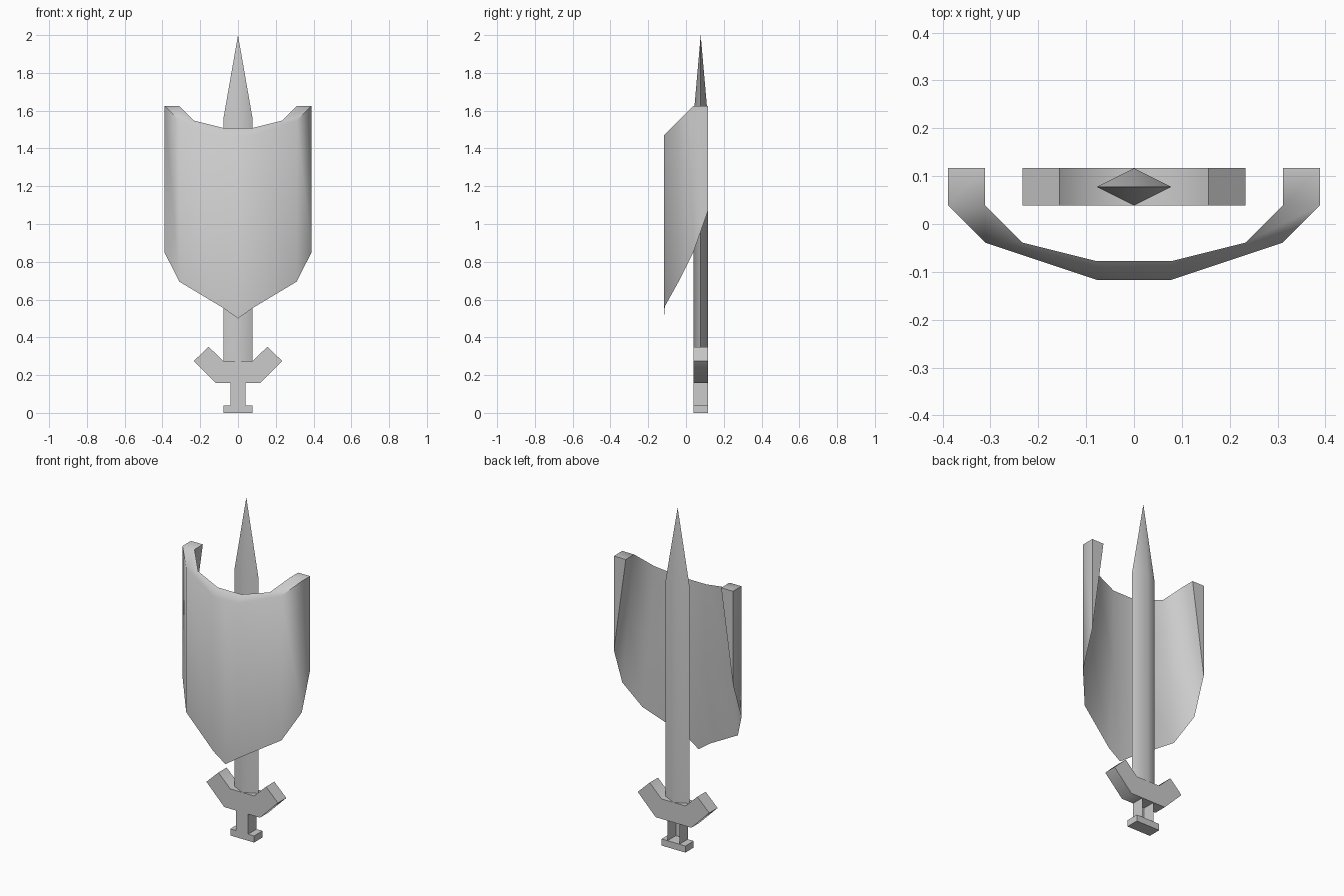
import bpy, bmesh, math

if "Cube" in bpy.data.objects:
    bpy.data.objects.remove(bpy.data.objects["Cube"])

U = 0.0389            # basic unit of the design
BACK, FRONT = 3 * U, U  # y range of the sword parts


def finish(name, verts, faces, angle=50):
    me = bpy.data.meshes.new(name)
    me.from_pydata(verts, [], faces)
    bm = bmesh.new()
    bm.from_mesh(me)
    bmesh.ops.remove_doubles(bm, verts=bm.verts, dist=1e-5)
    bmesh.ops.recalc_face_normals(bm, faces=bm.faces)
    bm.to_mesh(me)
    bm.free()
    ob = bpy.data.objects.new(name, me)
    bpy.context.collection.objects.link(ob)
    bpy.ops.object.select_all(action='DESELECT')
    ob.select_set(True)
    bpy.context.view_layer.objects.active = ob
    bpy.ops.object.shade_smooth_by_angle(angle=math.radians(angle))
    return ob


def plate(name, half, back=True):
    """Extrude a mirrored x-z outline through the sword thickness."""
    prof = half + [(-x, z) for x, z in reversed(half) if x > 0]
    n = len(prof)
    verts = [(x, y, z) for y in (FRONT, BACK) for x, z in prof]
    faces = [tuple(range(n))]
    if back:
        faces.append(tuple(range(n, 2 * n)))
    faces += [(i, (i + 1) % n, n + (i + 1) % n, n + i) for i in range(n)]
    return finish(name, verts, faces)


# sword blade: diamond section running up to a point
ring = [(2 * U, 2 * U), (0, 3 * U), (-2 * U, 2 * U), (0, U)]
verts = [(x, y, z) for z in (0.275, 1.555) for x, y in ring] + [(0, 2 * U, 2.0)]
faces = [(3, 2, 1, 0)]
for i in range(4):
    j = (i + 1) % 4
    faces += [(i, j, 4 + j, 4 + i), (4 + i, 4 + j, 8)]
finish("blade", verts, faces, 70)

# guard with raised ends, grip and pommel
plate("guard", [(3 * U, 0.157), (6 * U, 0.275), (4 * U, 0.35), (2 * U, 0.275)])
plate("grip", [(U, U), (U, 0.157)], back=False)
plate("pommel", [(2 * U, 0), (2 * U, U)])

# shield columns: outer (x, y), inner x and y, lower edge height
cols = [(10 * U, 3 * U, 8 * U, 3 * U, 1.07),
        (10 * U, U, 8 * U, U, 0.85),
        (8 * U, -U, 6 * U, -U, 0.695),
        (2 * U, -3 * U, 2 * U, -2 * U, 0.555),
        (0, -3 * U, 0, -2 * U, 0.5)]
cols = cols + [(-a, b, -c, d, e) for a, b, c, d, e in reversed(cols[:-1])]


def top(y):
    return 1.625 + min(0, y - U)


# each column: lower edge, outer top, inner top, inner middle
verts = []
for ox, oy, ix, iy, low in cols:
    t = top(iy)
    if abs(ox) < 3 * U:
        mid = (ix, iy, 1.02)
    else:
        mid = ((ox + ix) / 2, (oy + iy) / 2, (low + t) / 2)
    verts += [(ox, oy, low), (ox, oy, top(oy)), (ix, iy, t), mid]
faces = []
for c in range(len(cols) - 1):
    a, b = 4 * c, 4 * c + 4
    faces += [(a + i, b + i, b + (i + 1) % 4, a + (i + 1) % 4) for i in range(4)]
last = 4 * (len(cols) - 1)
faces += [(0, 1, 2, 3), (last, last + 3, last + 2, last + 1)]
finish("shield", verts, faces)
